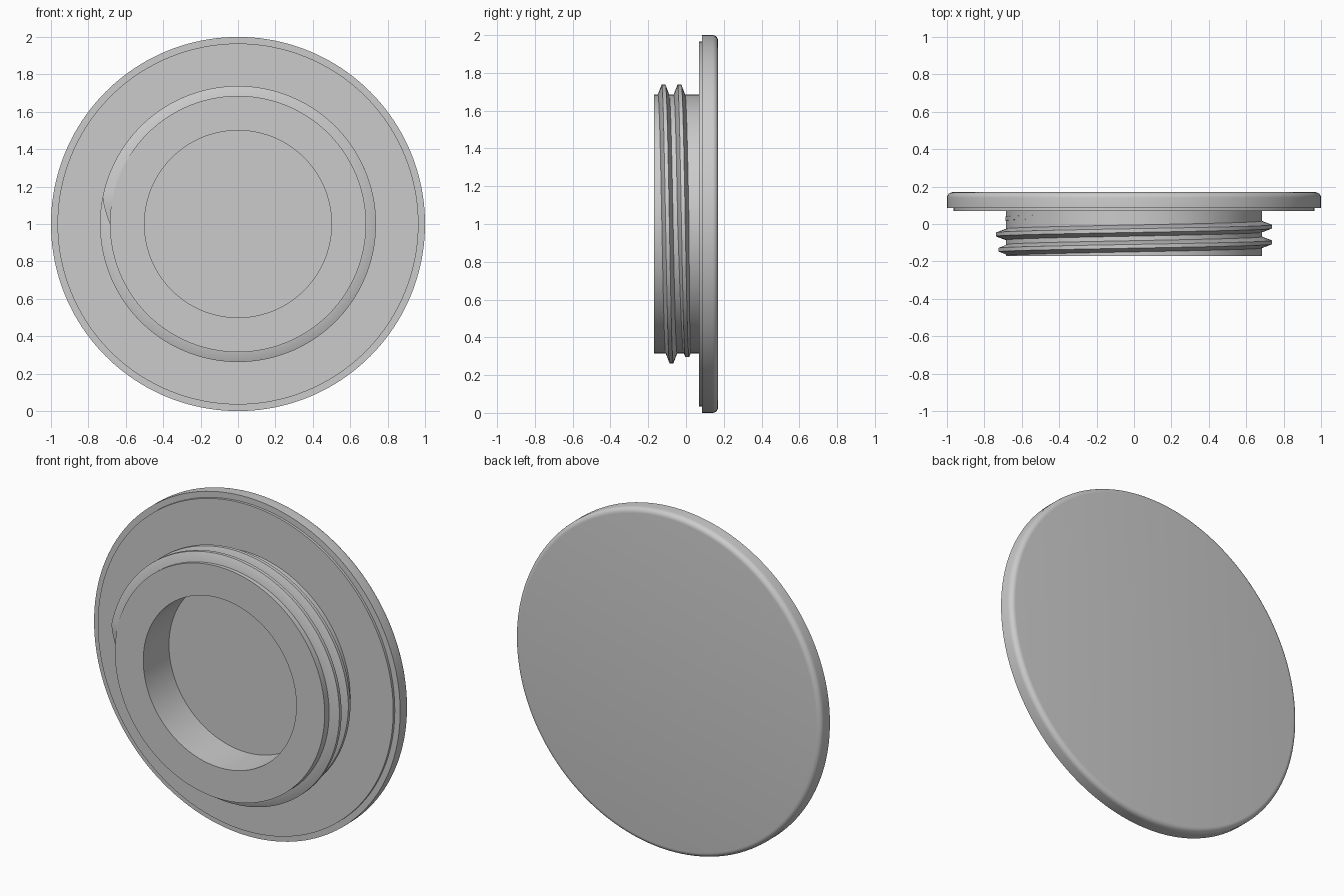
import bpy, bmesh, math
from mathutils import Vector, Matrix

cube = bpy.data.objects.get("Cube")
if cube:
    bpy.data.objects.remove(cube, do_unlink=True)

SEGMENTS = 160
CENTRE = Vector((0, 0, 1))

grey = bpy.data.materials.new("plain_grey")
grey.use_nodes = True
grey.diffuse_color = (0.6, 0.6, 0.6, 1)
grey.node_tree.nodes["Principled BSDF"].inputs["Base Color"].default_value = (0.6, 0.6, 0.6, 1)


def finish(name, bm, angle):
    """Turn a bmesh into a smooth-shaded object with sharp edges kept."""
    bmesh.ops.remove_doubles(bm, verts=bm.verts, dist=0.00001)
    bmesh.ops.recalc_face_normals(bm, faces=bm.faces)
    mesh = bpy.data.meshes.new(name)
    bm.to_mesh(mesh)
    bm.free()
    mesh.materials.append(grey)
    obj = bpy.data.objects.new(name, mesh)
    bpy.context.collection.objects.link(obj)
    bpy.ops.object.select_all(action="DESELECT")
    obj.select_set(True)
    bpy.context.view_layer.objects.active = obj
    bpy.ops.object.shade_smooth_by_angle(angle=math.radians(angle))
    return obj


# Cap body: lathed flange, gasket step, hollow neck
fillet = 0.03
profile = [(0, 0.07), (0.5, 0.07), (0.5, -0.17), (0.685, -0.17),
           (0.685, 0.07), (0.965, 0.07), (0.965, 0.085), (1, 0.085)]
for i in range(7):
    a = math.pi / 2 * i / 6
    profile.append((1 - fillet + fillet * math.cos(a), 0.17 - fillet + fillet * math.sin(a)))
profile.append((0, 0.17))

bm = bmesh.new()
verts = [bm.verts.new((r, y, 1)) for r, y in profile]
edges = [bm.edges.new(pair) for pair in zip(verts, verts[1:])]
bmesh.ops.spin(bm, geom=verts + edges, cent=CENTRE, axis=(0, 1, 0),
               angle=math.tau, steps=SEGMENTS, use_duplicate=False)
finish("cap_body", bm, 30)

# Screw thread: trapezoid section swept along a helix, fading out at its end
neck, height, pitch, start_y = 0.685, 0.053, 0.084, -0.14
lead_in, fade, end = 0.03, 1.5, 2.14

bm = bmesh.new()
previous = None
steps = int(end * SEGMENTS)
for i in range(steps + 1):
    t = end * i / steps
    k = min(1, t / lead_in)
    if t > fade:
        k = ((end - t) / (end - fade)) ** 2
    crest = neck + height * k
    base = 0.01 + 0.02 * k
    y = start_y + pitch * t
    section = [(neck - 0.01, -base), (neck, -base), (crest, -0.01),
               (crest, 0.01), (neck, base), (neck - 0.01, base)]
    turn = Matrix.Rotation(math.tau * t, 3, "Y")
    ring = [bm.verts.new(CENTRE + turn @ Vector((-r, max(y + dy, -0.169), 0)))
            for r, dy in section]
    if previous:
        for j in range(len(ring)):
            n = (j + 1) % len(ring)
            bm.faces.new((previous[j], previous[n], ring[n], ring[j]))
    else:
        bm.faces.new(ring)
    previous = ring
bm.faces.new(previous)
finish("screw_thread", bm, 25)
